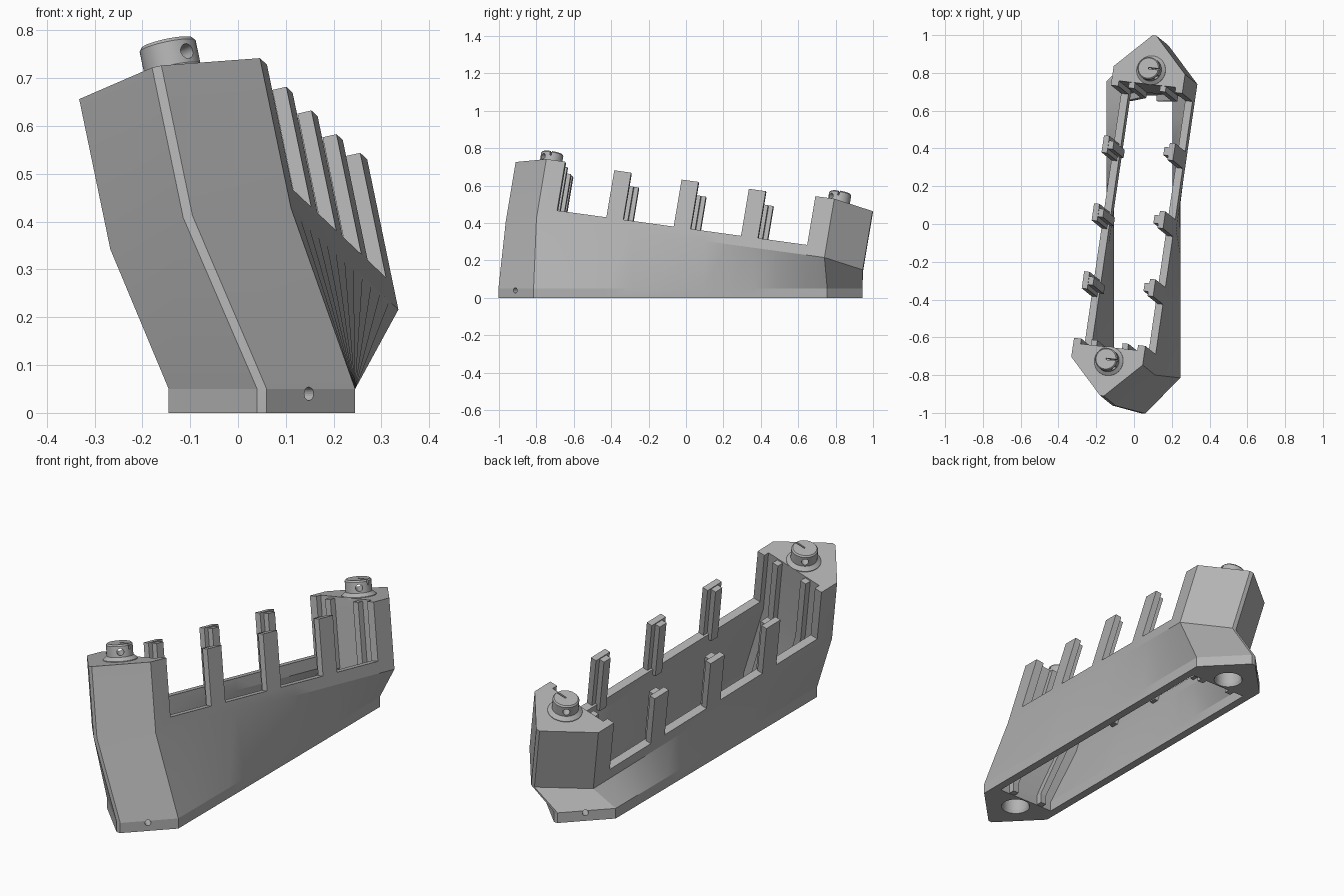
import bpy, bmesh, math
from mathutils import Vector, Matrix

if "Cube" in bpy.data.objects:
    bpy.data.objects.remove(bpy.data.objects["Cube"])

grey = bpy.data.materials.new("plain_grey")
grey.use_nodes = True
COL = (0.45, 0.45, 0.45, 1)
grey.diffuse_color = COL
grey.node_tree.nodes["Principled BSDF"].inputs["Base Color"].default_value = COL

# Tilted frame of the upper body: V across, U along, W up
U = Vector((0.143, 0.981, -0.135)).normalized()
W = Vector((-0.2, 0.165, 0.966))
W = (W - U * W.dot(U)).normalized()
V = U.cross(W)
ORIGIN = Vector((0.0135, 0.002, 0.33)) + V * 0.01
HALF, CORNER, TIP = 0.195, 0.785, 0.973
BREAK, TOP = -0.055, 0.27


def upper(v, u, w):
    return ORIGIN + V * v + U * u + W * w


def base(v, u, z):
    return Vector((0.05 + v, u - 0.03, z))


def skin(name, rings):
    """Closed solid through a stack of matching rings."""
    bm = bmesh.new()
    loops = [[bm.verts.new(p) for p in ring] for ring in rings]
    n = len(loops[0])
    for lo, hi in zip(loops, loops[1:]):
        for i in range(n):
            j = (i + 1) % n
            bm.faces.new((lo[i], lo[j], hi[j], hi[i]))
    bm.faces.new(loops[0][::-1])
    bm.faces.new(loops[-1])
    bmesh.ops.recalc_face_normals(bm, faces=bm.faces[:])
    mesh = bpy.data.meshes.new(name)
    bm.to_mesh(mesh)
    bm.free()
    mesh.materials.append(grey)
    ob = bpy.data.objects.new(name, mesh)
    bpy.context.collection.objects.link(ob)
    return ob


def hull_loft(name, outline, bottom, top):
    """Outline carried from the level base, through the break, up the tilted body."""
    return skin(name, [[base(v, u, bottom) for v, u in outline],
                       [base(v, u, 0.05) for v, u in outline],
                       [upper(v, u, BREAK) for v, u in outline],
                       [upper(v, u, top) for v, u in outline]])


def rect(v0, v1, u0, u1, steps=1):
    ts = [i / steps for i in range(steps + 1)]
    return ([(v1, u0 + (u1 - u0) * t) for t in ts] +
            [(v0, u1 + (u0 - u1) * t) for t in ts])


def block(name, v0, v1, u0, u1, w0, w1):
    ring = rect(v0, v1, u0, u1)
    return skin(name, [[upper(v, u, w) for v, u in ring] for w in (w0, w1)])


def lathe(name, centre, axis, profile, sides=32):
    """Round solid from (radius, height) pairs along an axis."""
    turn = axis.to_track_quat('Z', 'Y').to_matrix()
    rings = []
    for r, h in profile:
        rings.append([centre + turn @ Vector((r * math.cos(a), r * math.sin(a), h))
                      for a in (2 * math.pi * i / sides for i in range(sides))])
    return skin(name, rings)


def cut(target, cutters):
    for c in cutters:
        c.hide_render = True
        mod = target.modifiers.new("cut", 'BOOLEAN')
        mod.operation, mod.solver, mod.object = 'DIFFERENCE', 'EXACT', c
        bpy.context.view_layer.update()
        dg = bpy.context.evaluated_depsgraph_get()
        mesh = bpy.data.meshes.new_from_object(target.evaluated_get(dg))
        target.modifiers.clear()
        target.data = mesh
        bpy.data.objects.remove(c)


def smooth(ob, angle=30):
    bpy.ops.object.select_all(action='DESELECT')
    ob.select_set(True)
    bpy.context.view_layer.objects.active = ob
    bpy.ops.object.shade_smooth_by_angle(angle=math.radians(angle))


# Hull: pointed outline with ruled, twisting long sides
outline = rect(-HALF, HALF, -CORNER, CORNER, 12)
half = len(outline) // 2
tip = [(0.01, TIP), (-0.01, TIP)]
outline = outline[:half] + tip + outline[half:] + [(-v, -u) for v, u in tip]
hull = hull_loft("hull", outline, 0, TOP)

# Hollow middle, low side walls, sockets and pin holes
HOLE_DIR = Vector((0.72, -0.69, 0)).normalized()
cutters = [hull_loft("hollow", rect(-0.155, 0.155, -0.71, 0.71, 12), -0.05, 0.5),
           block("side_gap", -0.5, 0.5, -0.682, 0.682, 0, 0.6)]
for s in (-1, 1):
    cutters.append(lathe("socket", base(0, s * CORNER, 0), Vector((0, 0, 1)),
                         [(0.07, -0.01), (0.062, 0.015), (0.062, 0.1)]))
    cutters.append(lathe("pin_hole", base(-s * 0.095, s * 0.88, 0.04), HOLE_DIR * -s,
                         [(0.014, -0.06), (0.014, 0.1)], 20))
cut(hull, cutters)
smooth(hull, 12)

# Side posts with a narrower inner rib
for s, side in ((1, "left"), (-1, "right")):
    for i in (-1, 0, 1):
        u = i * 0.367
        a, b = sorted((s * 0.165, s * HALF))
        block(f"{side}_post", a, b, u - 0.046, u + 0.046, -0.002, 0.26)
        a, b = sorted((s * 0.138, s * 0.166))
        block(f"{side}_post_rib", a, b, u - 0.022, u + 0.022, -0.03, 0.255)

# Upright ribs on the inner end faces
for s, end in ((-1, "front"), (1, "back")):
    for v in (-0.085, 0.085):
        a, b = sorted((s * 0.68, s * 0.715))
        hull_loft(f"{end}_inner_rib", rect(v - 0.016, v + 0.016, a, b), 0.002, 0.262)

    # Round peg with collar, cross hole and top slit
    peg = lathe(f"{end}_peg", upper(0.01, s * CORNER, 0), W,
                [(0.078, TOP - 0.01), (0.078, TOP + 0.003), (0.06, TOP + 0.018),
                 (0.06, 0.338), (0.054, 0.345)])
    across = V * 0.72 - U * 0.69
    cut(peg, [lathe("cross_hole", upper(0.01, s * CORNER, 0.312), across,
                    [(0.016, -0.1), (0.016, 0.1)], 20),
              block("slit", 0.01, 0.09, s * CORNER - 0.004, s * CORNER + 0.004,
                    0.32, 0.4)])
    smooth(peg)
